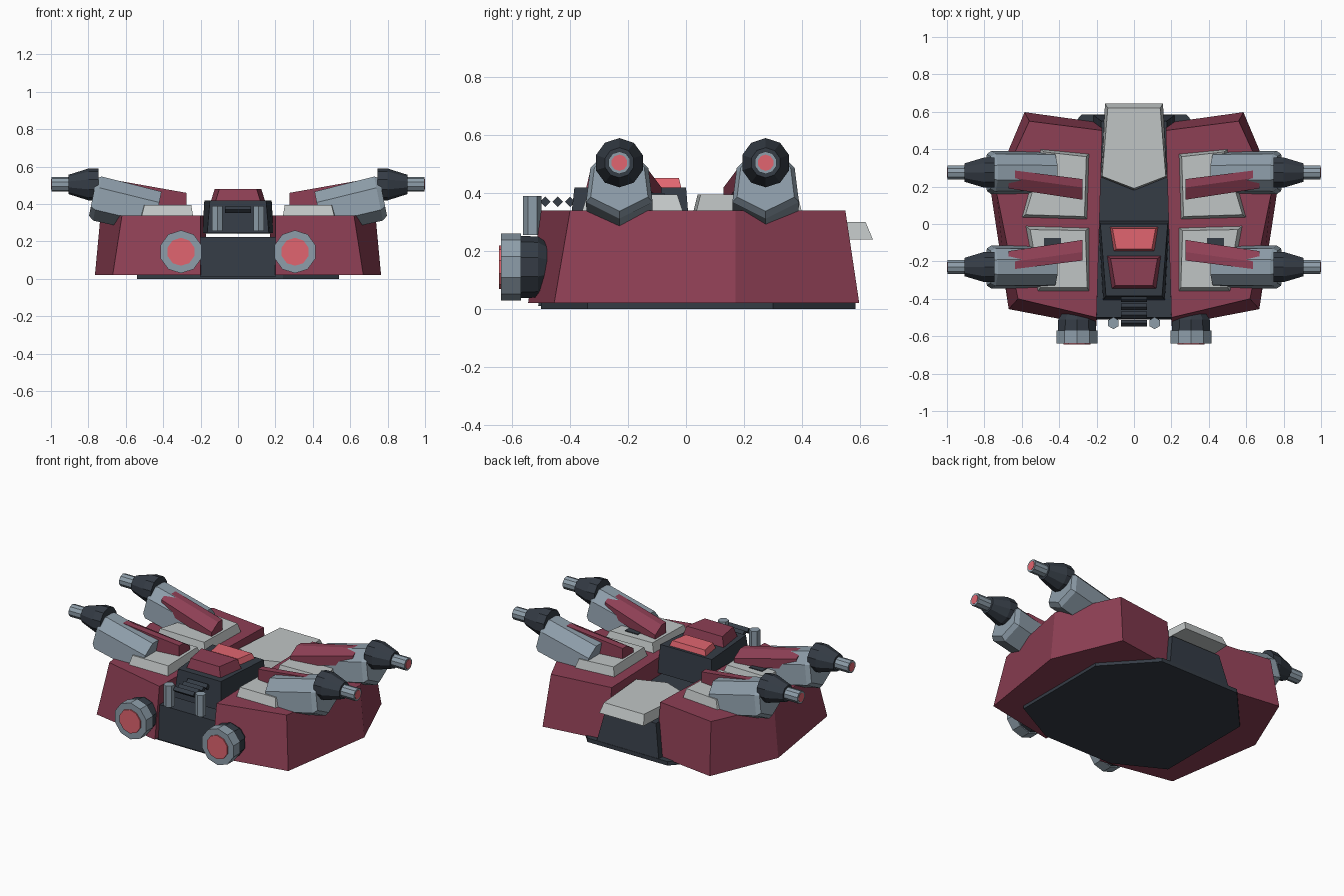
import bpy, bmesh, math

if "Cube" in bpy.data.objects:
    bpy.data.objects.remove(bpy.data.objects["Cube"])


def material(name, rgb):
    m = bpy.data.materials.new(name)
    m.diffuse_color = (*rgb, 1)
    m.use_nodes = True
    m.node_tree.nodes["Principled BSDF"].inputs["Base Color"].default_value = m.diffuse_color
    return m


RED = material("red", (0.27, 0.05, 0.09))
DARK = material("dark", (0.035, 0.045, 0.06))
STEEL = material("steel", (0.27, 0.34, 0.40))
PALE = material("pale", (0.53, 0.56, 0.56))
PINK = material("pink", (0.75, 0.13, 0.16))


def loft(name, rings, mat, mirror=False):
    """Join equal-sized point rings into a closed solid."""
    bm = bmesh.new()
    vs = [[bm.verts.new(p) for p in r] for r in rings]
    n = len(vs[0])
    for a, b in zip(vs, vs[1:]):
        for i in range(n):
            j = (i + 1) % n
            bm.faces.new((a[i], a[j], b[j], b[i]))
    bm.faces.new(vs[0])
    bm.faces.new(vs[-1])
    bmesh.ops.recalc_face_normals(bm, faces=bm.faces)
    me = bpy.data.meshes.new(name)
    bm.to_mesh(me)
    bm.free()
    me.materials.append(mat)
    ob = bpy.data.objects.new(name, me)
    bpy.context.collection.objects.link(ob)
    if mirror:
        ob.modifiers.new("mirror", 'MIRROR')
    return ob


def slab(name, low, z0, high, z1, mat, mirror=False):
    return loft(name, [[(x, y, z0) for x, y in low],
                       [(x, y, z1) for x, y in high]], mat, mirror)


def both(half):
    """Complete a half outline across x = 0."""
    return half + [(-x, y) for x, y in reversed(half) if x > 0]


def turned(name, axis, center, steps, sides, mat, mirror=False, phase=0.5):
    """Solid of few sides along an axis; steps are (position, radius)."""
    rings = []
    for t, r in steps:
        ring = []
        for i in range(sides):
            a = 2 * math.pi * (i + phase) / sides
            u, v = center[0] + r * math.cos(a), center[1] + r * math.sin(a)
            ring.append({'x': (t, u, v), 'y': (u, t, v), 'z': (u, v, t)}[axis])
        rings.append(ring)
    return loft(name, rings, mat, mirror)


# Underside plate and central body
plate = both([(0.24, -0.50), (0.54, -0.34), (0.54, 0.30), (0.28, 0.585)])
slab("base_plate", plate, 0, plate, 0.025, DARK)
slab("center_body", both([(0.20, -0.51), (0.22, 0.585)]), 0.01,
     both([(0.20, -0.50), (0.175, 0.55)]), 0.225, DARK)

# Side hulls with sloped outer walls
slab("side_hull",
     [(0.20, -0.545), (0.67, -0.455), (0.765, 0.17), (0.585, 0.598), (0.17, 0.54)], 0.02,
     [(0.20, -0.50), (0.62, -0.40), (0.735, 0.17), (0.56, 0.55), (0.17, 0.50)], 0.34,
     RED, True)

# Notched rear deck
slab("rear_deck", [(0, 0.18), (0.175, 0.25), (0.155, 0.645), (-0.155, 0.645), (-0.175, 0.25)], 0.24,
     [(0, 0.19), (0.17, 0.255), (0.14, 0.62), (-0.14, 0.62), (-0.17, 0.255)], 0.30, PALE)

# Cabin with roof panels
slab("cabin", both([(0.165, -0.405), (0.19, 0.015)]), 0.245,
     both([(0.15, -0.385), (0.18, 0.0)]), 0.42, DARK)
slab("cabin_roof", both([(0.12, -0.345), (0.145, -0.17)]), 0.415,
     both([(0.10, -0.33), (0.125, -0.185)]), 0.48, RED)
slab("roof_window", both([(0.11, -0.145), (0.13, -0.015)]), 0.415,
     both([(0.095, -0.135), (0.115, -0.025)]), 0.453, PINK)

# Front rack: posts and crossbars
turned("front_post", 'z', (0.11, -0.53), [(0.255, 0.032), (0.39, 0.032)], 6, STEEL, True)
for i, y in enumerate((-0.53, -0.486, -0.443, -0.40)):
    turned(f"front_bar_{i}", 'x', (y, 0.37), [(-0.07, 0.018), (0.07, 0.018)], 4, DARK, phase=0)

# Front thrusters
pod = (0.305, 0.145)
turned("thruster_mount", 'y', pod, [(-0.48, 0.085), (-0.51, 0.105), (-0.575, 0.108)], 10, DARK, True)
turned("thruster_ring", 'y', pod, [(-0.57, 0.115), (-0.638, 0.115)], 10, STEEL, True)
turned("thruster_glow", 'y', pod, [(-0.63, 0.075), (-0.645, 0.075)], 10, PINK, True)

# Pale deck pads on the hulls
slab("front_pad", [(0.24, -0.02), (0.58, -0.01), (0.515, -0.36), (0.24, -0.36)], 0.335,
     [(0.26, -0.035), (0.555, -0.03), (0.50, -0.34), (0.25, -0.34)], 0.395, PALE, True)
slab("rear_pad", [(0.25, 0.025), (0.60, 0.035), (0.50, 0.40), (0.24, 0.375)], 0.335,
     [(0.265, 0.04), (0.58, 0.05), (0.48, 0.385), (0.255, 0.36)], 0.395, PALE, True)
vent = [(0.39, -0.13), (0.48, -0.13), (0.48, -0.075), (0.39, -0.075)]
slab("pad_vent", vent, 0.39, vent, 0.40, DARK, True)

# Four gun arms; front ones are flipped copies of the rear ones
section = [(0, -0.125), (0.115, -0.068), (0.10, 0.05), (0.04, 0.11),
           (-0.04, 0.11), (-0.10, 0.05), (-0.115, -0.068)]
for tag, yc, s in (("rear", 0.275, 1), ("front", -0.23, -1)):
    # Tilted steel housing
    rings = []
    for x, z, k in ((0.43, 0.36, 0.97), (0.75, 0.437, 1.0), (0.775, 0.445, 0.86)):
        rings.append([(x - 0.2 * h * k, yc + s * w * k, z + h * k) for w, h in section])
    loft(f"{tag}_arm_housing", rings, STEEL, True)
    # Red brace running over the housing, angled to the hull centre
    rings = []
    for x, off, hw, bot, mid, top in ((0.275, -0.09, 0.055, 0.36, 0.42, 0.46),
                                      (0.67, -0.035, 0.05, 0.44, 0.50, 0.53)):
        y = yc + s * off
        rings.append([(x, y - s * hw, bot), (x, y - s * hw, mid), (x, y + s * 0.01, top),
                      (x, y + s * hw, top), (x, y + s * hw, bot)])
    loft(f"{tag}_arm_brace", rings, RED, True)
    # Barrel, muzzle and glowing tip
    c = (yc, 0.505)
    turned(f"{tag}_barrel", 'x', c, [(0.745, 0.085), (0.80, 0.085), (0.905, 0.052)],
           10, DARK, True)
    turned(f"{tag}_muzzle", 'x', c, [(0.89, 0.039), (0.998, 0.039)], 10, STEEL, True)
    turned(f"{tag}_muzzle_glow", 'x', c, [(0.99, 0.028), (1.0, 0.028)], 10, PINK, True)
